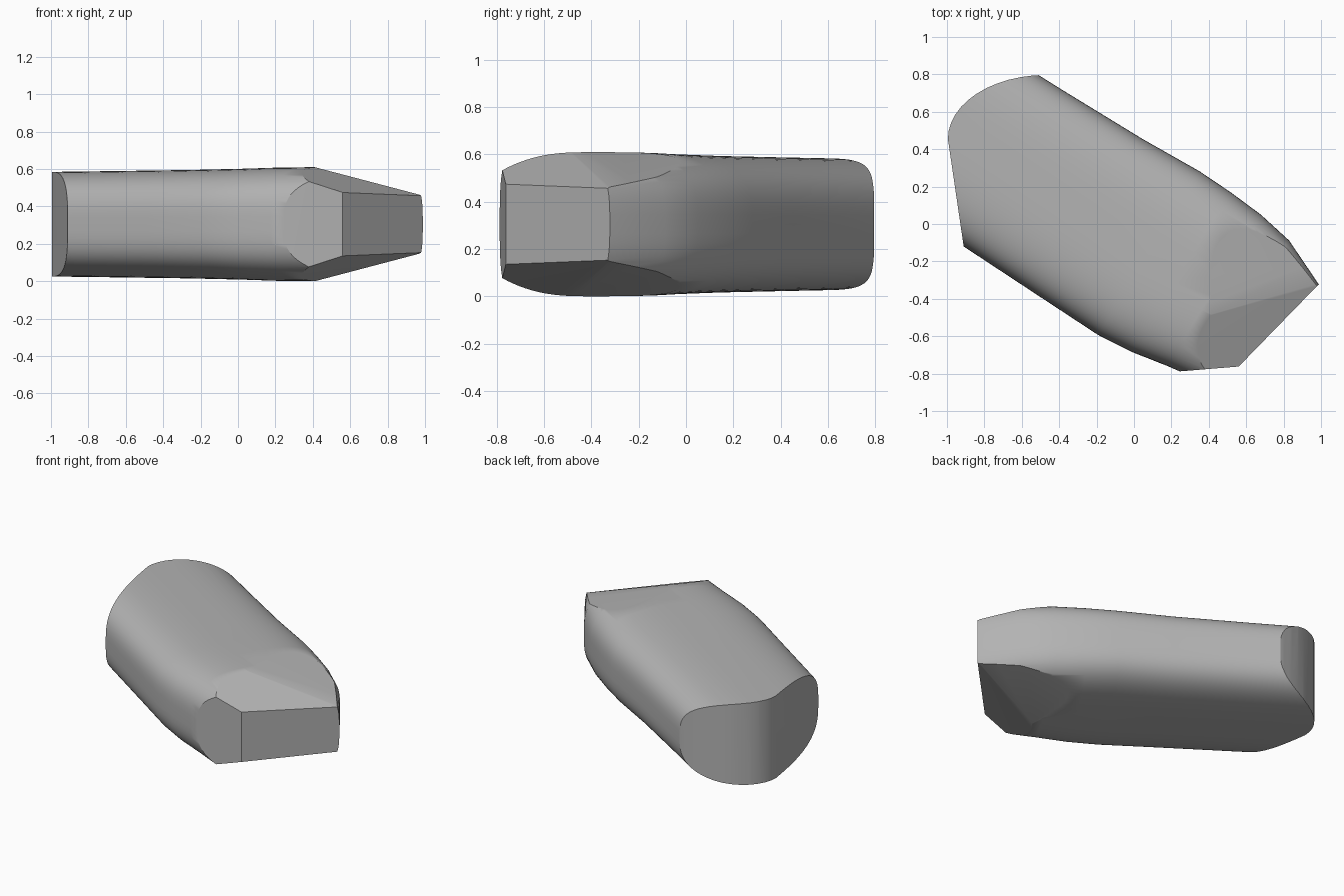
import bpy, bmesh, math
from mathutils import Vector

cube = bpy.data.objects.get("Cube")
if cube:
    bpy.data.objects.remove(cube, do_unlink=True)

MID = 0.305                                # height of the symmetry plane
ALONG = Vector((0.848, -0.53, 0))          # long axis of the body
ACROSS = Vector((0.53, 0.848, 0))
SIDES, POWER = 80, 3.2

# Stations: distance along, reach to each side, half height
STATIONS = [(-1.15, 0.405, 0.57, 0.279), (-0.7, 0.405, 0.585, 0.284),
            (-0.2, 0.41, 0.597, 0.29), (0.15, 0.425, 0.605, 0.297),
            (0.35, 0.418, 0.587, 0.303), (0.55, 0.402, 0.55, 0.305),
            (0.75, 0.365, 0.52, 0.305), (1.1, 0.21, 0.48, 0.3)]


def soft(value):
    return math.copysign(abs(value) ** (2 / POWER), value)


def ring(bm, along, back, front, height):
    """One rounded-rectangle cross-section."""
    verts = []
    for i in range(SIDES):
        t = 2 * math.pi * (i + 0.5) / SIDES
        across = (back - front) / 2 + (back + front) / 2 * soft(math.cos(t))
        point = ALONG * along + ACROSS * across
        point.z = MID + height * soft(math.sin(t))
        verts.append(bm.verts.new(point))
    return verts


def slice_off(bm, point, normal):
    """Remove everything on the normal's side and cap the cut."""
    geom = bm.verts[:] + bm.edges[:] + bm.faces[:]
    cut = bmesh.ops.bisect_plane(bm, geom=geom, dist=1e-5, plane_co=point,
                                 plane_no=normal, clear_outer=True)
    rim = [e for e in cut["geom_cut"]
           if isinstance(e, bmesh.types.BMEdge) and e.is_boundary]
    if rim:
        bmesh.ops.holes_fill(bm, edges=rim, sides=0)


# Lofted body
bm = bmesh.new()
rings = [ring(bm, *s) for s in STATIONS]
for a, b in zip(rings, rings[1:]):
    for i in range(SIDES):
        j = (i + 1) % SIDES
        bm.faces.new((a[i], a[j], b[j], b[i]))
bm.faces.new(rings[0])
bm.faces.new(rings[-1])
bmesh.ops.recalc_face_normals(bm, faces=bm.faces[:])

# Upright cuts: rounded back end, flat left end, two front facets
arc = []
for i in range(13):
    t = math.pi / 2 * (1 + i / 12)
    arc.append((-0.47 + 0.525 * math.cos(t), 0.455 + 0.342 * math.sin(t)))
outlines = [arc + [(-0.912, -0.11)],
            [(0.28, -0.785), (0.56, -0.762), (0.99, -0.32)]]
for outline in outlines:
    for (x0, y0), (x1, y1) in zip(outline, outline[1:]):
        slice_off(bm, (x0, y0, 0), (y1 - y0, x0 - x1, 0))

# Sloping tapers of the front end, above and below
tip = Vector((0.98, -0.32, 0.46))
corner = Vector((0.56, -0.76, 0.475))
crest = Vector((0.33, -0.57, 0.612))
facet = (tip - corner).cross(crest - corner)
for point, normal in ((tip, Vector((0.263, 0, 1))), (corner, facet)):
    if normal.z < 0:
        normal = -normal
    slice_off(bm, point, normal)
    slice_off(bm, (point.x, point.y, 2 * MID - point.z),
              (normal.x, normal.y, -normal.z))

bmesh.ops.remove_doubles(bm, verts=bm.verts[:], dist=0.0005)
bmesh.ops.recalc_face_normals(bm, faces=bm.faces[:])
mesh = bpy.data.meshes.new("rounded_block")
bm.to_mesh(mesh)
bm.free()
block = bpy.data.objects.new("rounded_block", mesh)
bpy.context.collection.objects.link(block)

# Single grey colour
grey = bpy.data.materials.new("plain_grey")
grey.use_nodes = True
colour = (0.45, 0.45, 0.45, 1)
grey.diffuse_color = colour
for node in grey.node_tree.nodes:
    if node.type == "BSDF_PRINCIPLED":
        node.inputs["Base Color"].default_value = colour
mesh.materials.append(grey)

# Smooth shading with crisp rims
bpy.ops.object.select_all(action="DESELECT")
block.select_set(True)
bpy.context.view_layer.objects.active = block
bpy.ops.object.shade_smooth_by_angle(angle=math.radians(30))
weighted = block.modifiers.new("weighted_normals", "WEIGHTED_NORMAL")
weighted.keep_sharp = True
